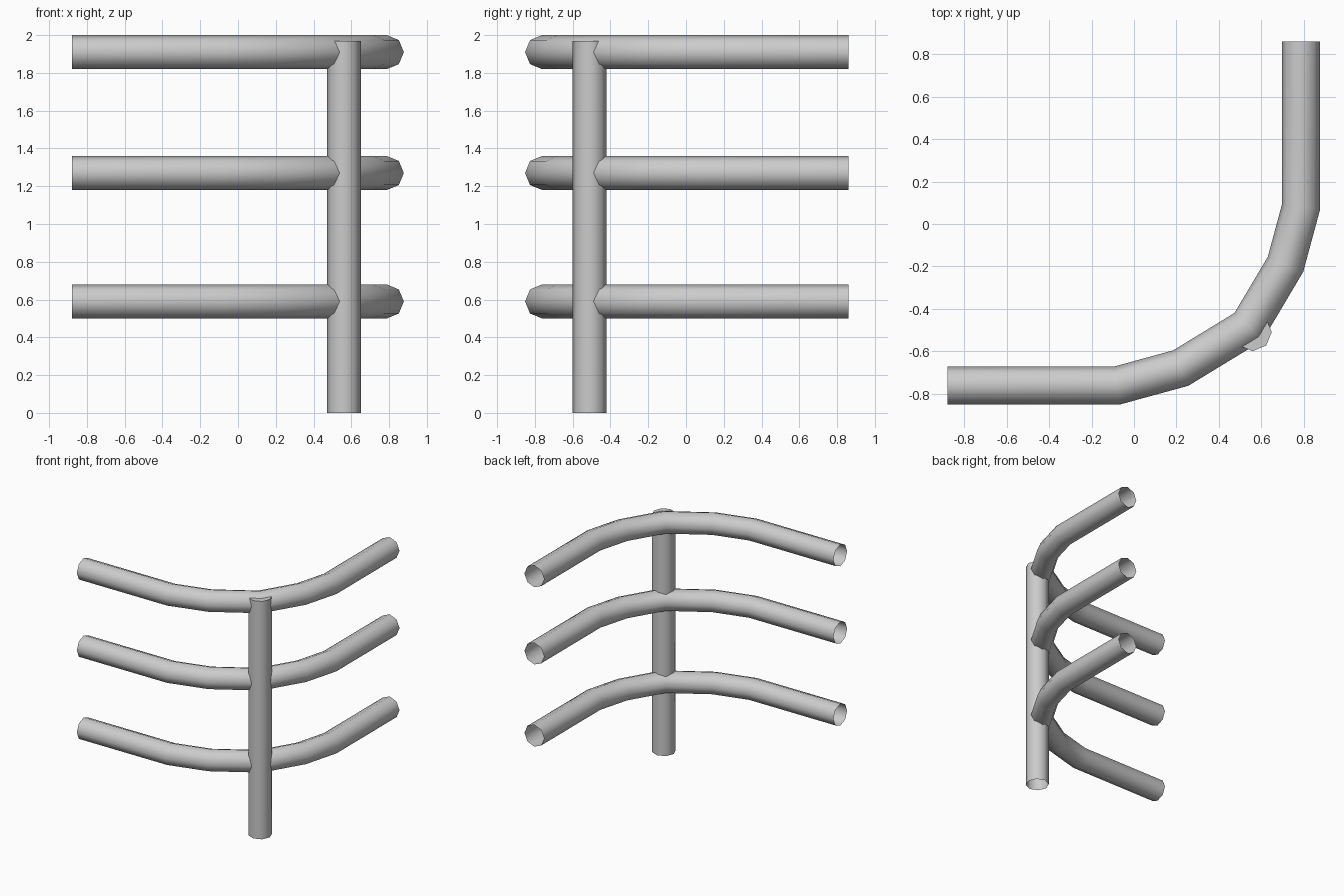
import bpy, bmesh, math
from mathutils import Vector

if "Cube" in bpy.data.objects:
    bpy.data.objects.remove(bpy.data.objects["Cube"])

R = 0.09      # tube radius
SIDES = 8


def tube(name, path, ref, cap_end=False):
    """Open octagonal tube with mitred bends; ref is perpendicular to the path."""
    pts = [Vector(p) for p in path]
    ref = Vector(ref)
    bm = bmesh.new()
    rings = []
    for i, p in enumerate(pts):
        a = (p - pts[i - 1]).normalized() if i else None
        b = (pts[i + 1] - p).normalized() if i < len(pts) - 1 else None
        t = (a + b).normalized() if a and b else (a or b)
        stretch = 1 / t.dot(a or b)
        side = t.cross(ref)
        rings.append([bm.verts.new(p + R * (side * stretch * math.cos(k * math.tau / SIDES)
                                            + ref * math.sin(k * math.tau / SIDES)))
                      for k in range(SIDES)])
    for r0, r1 in zip(rings, rings[1:]):
        for k in range(SIDES):
            n = (k + 1) % SIDES
            bm.faces.new((r0[k], r0[n], r1[n], r1[k]))
    if cap_end:
        bm.faces.new(rings[-1])
    bmesh.ops.recalc_face_normals(bm, faces=bm.faces)
    # make sure the tube wall faces outward
    f = bm.faces[:][0]
    mid = (pts[0] + pts[1]) / 2
    if f.normal.dot(f.calc_center_median() - mid) < 0:
        bmesh.ops.reverse_faces(bm, faces=bm.faces)
    mesh = bpy.data.meshes.new(name)
    bm.to_mesh(mesh)
    bm.free()
    obj = bpy.data.objects.new(name, mesh)
    bpy.context.collection.objects.link(obj)
    bpy.context.view_layer.objects.active = obj
    obj.select_set(True)
    bpy.ops.object.shade_smooth_by_angle(angle=math.radians(50))
    obj.select_set(False)
    return obj


# Curved rails, bent around the corner
plan = [(-0.88, -0.762), (-0.08, -0.762), (0.22, -0.68), (0.54, -0.485),
        (0.715, -0.19), (0.788, 0.08), (0.788, 0.86)]
for label, z in (("lower", 0.59), ("middle", 1.27), ("upper", 1.91)):
    tube(label + "_rail", [(x, y, z) for x, y in plan], (0, 0, 1))

# Upright post at the corner
tube("post", [(0.56, -0.51, 0), (0.56, -0.51, 1.97)], (0, 1, 0), cap_end=True)
